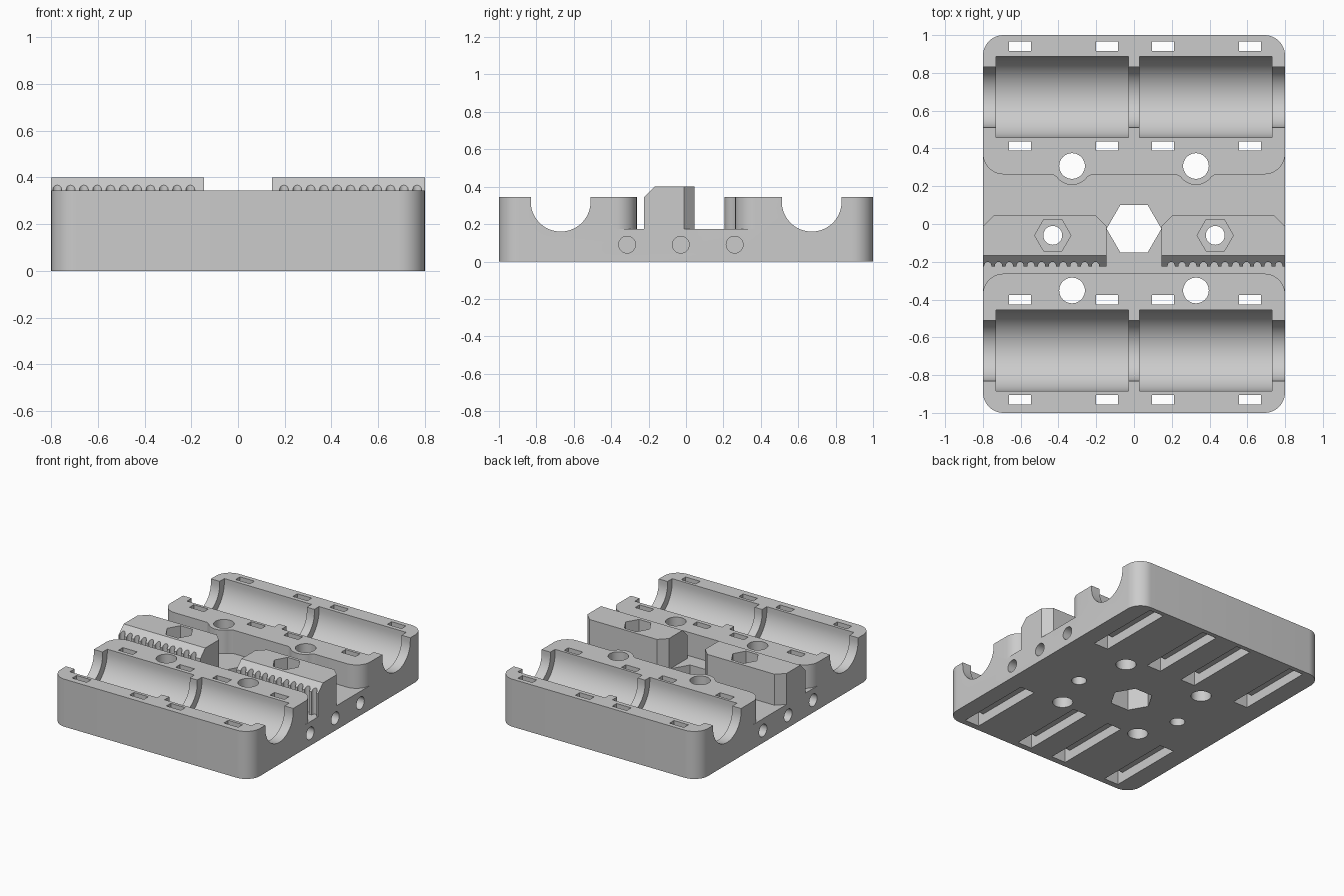
import bpy, bmesh
from math import sin, cos, radians

cube = bpy.data.objects.get("Cube")
if cube:
    bpy.data.objects.remove(cube, do_unlink=True)

HALF_X, HALF_Y = 0.8, 1.0
RAIL_TOP, FLOOR, CLAMP_TOP = 0.345, 0.175, 0.4


def arc(cx, cy, r, start, end, steps):
    """Points along an arc, angles in degrees."""
    angles = [radians(start + (end - start) * i / steps) for i in range(steps + 1)]
    return [(cx + r * cos(a), cy + r * sin(a)) for a in angles]


def ring(cx, cy, r, sides):
    return arc(cx, cy, r, 0, 360, sides)[:-1]


def rect(x0, x1, y0, y1):
    return [(x0, y0), (x1, y0), (x1, y1), (x0, y1)]


def prism(name, outline, lo, hi, axis="Z"):
    """Extrude an outline along z (outline is x, y) or along x (outline is y, z)."""
    bm = bmesh.new()
    place = (lambda a, b: (a, b, lo)) if axis == "Z" else (lambda a, b: (lo, a, b))
    face = bm.faces.new([bm.verts.new(place(a, b)) for a, b in outline])
    out = bmesh.ops.extrude_face_region(bm, geom=[face])
    verts = [v for v in out["geom"] if isinstance(v, bmesh.types.BMVert)]
    shift = (0, 0, hi - lo) if axis == "Z" else (hi - lo, 0, 0)
    bmesh.ops.translate(bm, verts=verts, vec=shift)
    bmesh.ops.recalc_face_normals(bm, faces=bm.faces[:])
    mesh = bpy.data.meshes.new(name)
    bm.to_mesh(mesh)
    bm.free()
    obj = bpy.data.objects.new(name, mesh)
    bpy.context.collection.objects.link(obj)
    return obj


def combine(target, tool, operation="DIFFERENCE"):
    """Apply a boolean and discard the tool."""
    tool.hide_render = True
    mod = target.modifiers.new("combine", "BOOLEAN")
    mod.operation, mod.solver, mod.object = operation, "EXACT", tool
    bpy.context.view_layer.objects.active = target
    bpy.ops.object.modifier_apply(modifier=mod.name)
    bpy.data.objects.remove(tool, do_unlink=True)


def cut(target, outline, lo, hi, axis="Z"):
    combine(target, prism("cutter", outline, lo, hi, axis))


# Rounded main block
R = 0.11
outline = []
for sx, sy, start in ((1, 1, 0), (-1, 1, 90), (-1, -1, 180), (1, -1, 270)):
    outline += arc(sx * (HALF_X - R), sy * (HALF_Y - R), R, start, start + 90, 12)
body = prism("carriage_body", outline, 0, RAIL_TOP)

# Central trough: flared ends, with bosses bulging into it around the rear bolts
EDGE, BOLT_X, BOLT_Y = 0.263, 0.328, 0.307
END = HALF_X + 0.1
flare_y = EDGE + R
trough = [(-END, -flare_y)] + arc(-HALF_X + R, -flare_y, R, 180, 90, 10)
trough += arc(HALF_X - R, -flare_y, R, 90, 0, 10) + [(END, -flare_y), (END, flare_y)]
trough += arc(HALF_X - R, flare_y, R, 0, -90, 10)
for x in (BOLT_X, -BOLT_X):
    trough += [(x + 0.105, EDGE)] + arc(x, BOLT_Y, 0.1, -35, -145, 14) + [(x - 0.105, EDGE)]
trough += arc(-HALF_X + R, flare_y, R, -90, -180, 10) + [(-END, flare_y)]
cut(body, trough, FLOOR, 1)

# Toothed belt clamps
for side in (-1, 1):
    x0, x1, y0, y1, c = 0.145, HALF_X, -0.225, 0.045, 0.057
    shape = [(x0, y0), (x1, y0), (x1, y1 - c), (x1 - c, y1), (x0 + c, y1), (x0, y1 - c)]
    clamp = prism("belt_clamp", [(side * x, y) for x, y in shape], FLOOR - 0.05, CLAMP_TOP)
    # Sloped lead-in along the front top edge
    slope = [(y0 - 0.1, CLAMP_TOP - c - 0.1), (y0 + c + 0.1, CLAMP_TOP + 0.1),
             (y0 - 0.1, CLAMP_TOP + 0.1)]
    cut(clamp, slope, -1, 1, "X")
    # Belt teeth grooves
    for i in range(12):
        x = -0.774 + i * 0.057 if side < 0 else 0.197 + (i - 1) * 0.057
        if x0 + 0.02 < abs(x) < x1 - 0.005:
            groove = arc(x, -0.22, 0.019, 0, 180, 8)
            groove += [(x - 0.019, -0.3), (x + 0.019, -0.3)]
            cut(clamp, groove, FLOOR, 1)
    combine(body, clamp, "UNION")

# Rod channels and the wider bearing pockets
for y in (-0.67, 0.672):
    for r, spans in ((0.16, ((-1, 1),)), (0.214, ((-0.73, -0.03), (0.03, 0.73)))):
        profile = arc(y, 0.32, r, 180, 360, 36) + [(y + r, 0.5), (y - r, 0.5)]
        for lo, hi in spans:
            cut(body, profile, lo, hi, "X")

# Cable-tie slots with a recess joining each pair underneath
for x in (-0.603, -0.143, 0.153, 0.614):
    for near, far in ((-0.931, -0.402), (0.413, 0.942)):
        left, right, half = x - 0.058, x + 0.058, 0.025
        cut(body, rect(left, right, near - half, far + half), -0.1, 0.07)
        for y in (near, far):
            cut(body, rect(left, right, y - half, y + half), -0.1, 1)

# Vertical bolt holes, nut traps and the central hexagonal opening
for side in (-1, 1):
    for y in (-0.352, BOLT_Y):
        cut(body, ring(side * BOLT_X, y, 0.068, 40), -0.1, 1)
    cut(body, ring(side * 0.43, -0.06, 0.05, 32), -0.1, 1)
    cut(body, ring(side * 0.43, -0.06, 0.096, 6), 0.23, 1)
cut(body, ring(0, -0.025, 0.145, 6), -0.1, 1)

# Blind screw holes in both sides
for y in (-0.315, -0.028, 0.26):
    for lo, hi in ((-1, -0.5), (0.5, 1)):
        cut(body, ring(y, 0.09, 0.045, 32), lo, hi, "X")

# Plain grey plastic
grey = bpy.data.materials.new("grey_plastic")
grey.use_nodes = True
colour = (0.6, 0.6, 0.6, 1)
grey.diffuse_color = colour
grey.node_tree.nodes["Principled BSDF"].inputs["Base Color"].default_value = colour
body.data.materials.clear()
body.data.materials.append(grey)

bpy.ops.object.select_all(action="DESELECT")
body.select_set(True)
bpy.context.view_layer.objects.active = body
bpy.ops.object.shade_smooth_by_angle(angle=radians(30))
